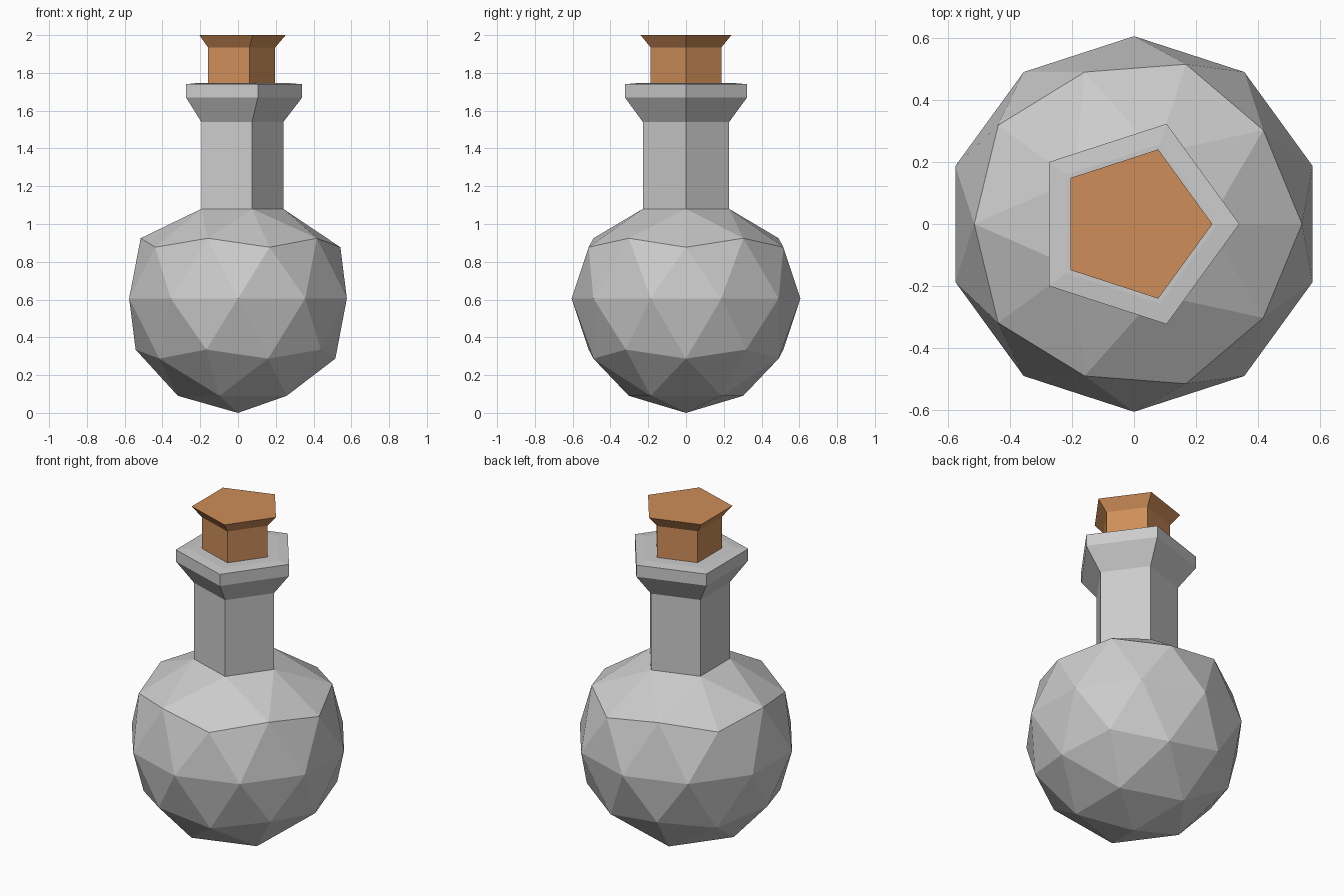
import bpy, bmesh
from math import cos, sin, tau

if "Cube" in bpy.data.objects:
    bpy.data.objects.remove(bpy.data.objects["Cube"])

SIDES = 5
R = 0.606  # radius of the round body


def finish(name, bm, color=None):
    bmesh.ops.recalc_face_normals(bm, faces=bm.faces[:])
    mesh = bpy.data.meshes.new(name)
    bm.to_mesh(mesh)
    bm.free()
    obj = bpy.data.objects.new(name, mesh)
    bpy.context.collection.objects.link(obj)
    if color:
        mat = bpy.data.materials.new(name + "_colour")
        mat.diffuse_color = color
        mat.use_nodes = True
        mat.node_tree.nodes["Principled BSDF"].inputs["Base Color"].default_value = mat.diffuse_color
        mesh.materials.append(mat)
    return obj


def ring(bm, radius, z):
    return [bm.verts.new((radius * cos(tau * i / SIDES), radius * sin(tau * i / SIDES), z))
            for i in range(SIDES)]


def loft(bm, rings):
    # Join successive five-sided rings with quads and cap the top
    for a, b in zip(rings, rings[1:]):
        for i in range(SIDES):
            j = (i + 1) % SIDES
            bm.faces.new((a[i], a[j], b[j], b[i]))
    bm.faces.new(rings[-1])


# Bottle: faceted ball whose top cap opens into the neck
bm = bmesh.new()
bmesh.ops.create_icosphere(bm, subdivisions=2, radius=R)
bmesh.ops.translate(bm, verts=bm.verts[:], vec=(0, 0, R))
top = max(bm.verts, key=lambda v: v.co.z)
bmesh.ops.delete(bm, geom=[top], context='VERTS')
shoulder = [v for v in bm.verts if v.is_boundary]
for v in shoulder:
    v.co.xy = v.co.xy.normalized() * 0.24
    v.co.z = 1.08

# Neck and flared rim, as (radius, height)
neck = [(0.24, 1.08), (0.24, 1.54), (0.34, 1.67), (0.34, 1.74), (0.27, 1.746)]
loft(bm, [ring(bm, r, z) for r, z in neck])
bmesh.ops.remove_doubles(bm, verts=bm.verts[:], dist=0.001)
finish("bottle", bm)

# Stopper with a flared top
bm = bmesh.new()
cork = [ring(bm, r, z) for r, z in [(0.197, 1.70), (0.197, 1.935), (0.253, 2.0)]]
loft(bm, cork)
bm.faces.new(cork[0][::-1])
finish("cork", bm, (0.62, 0.27, 0.10, 1))
